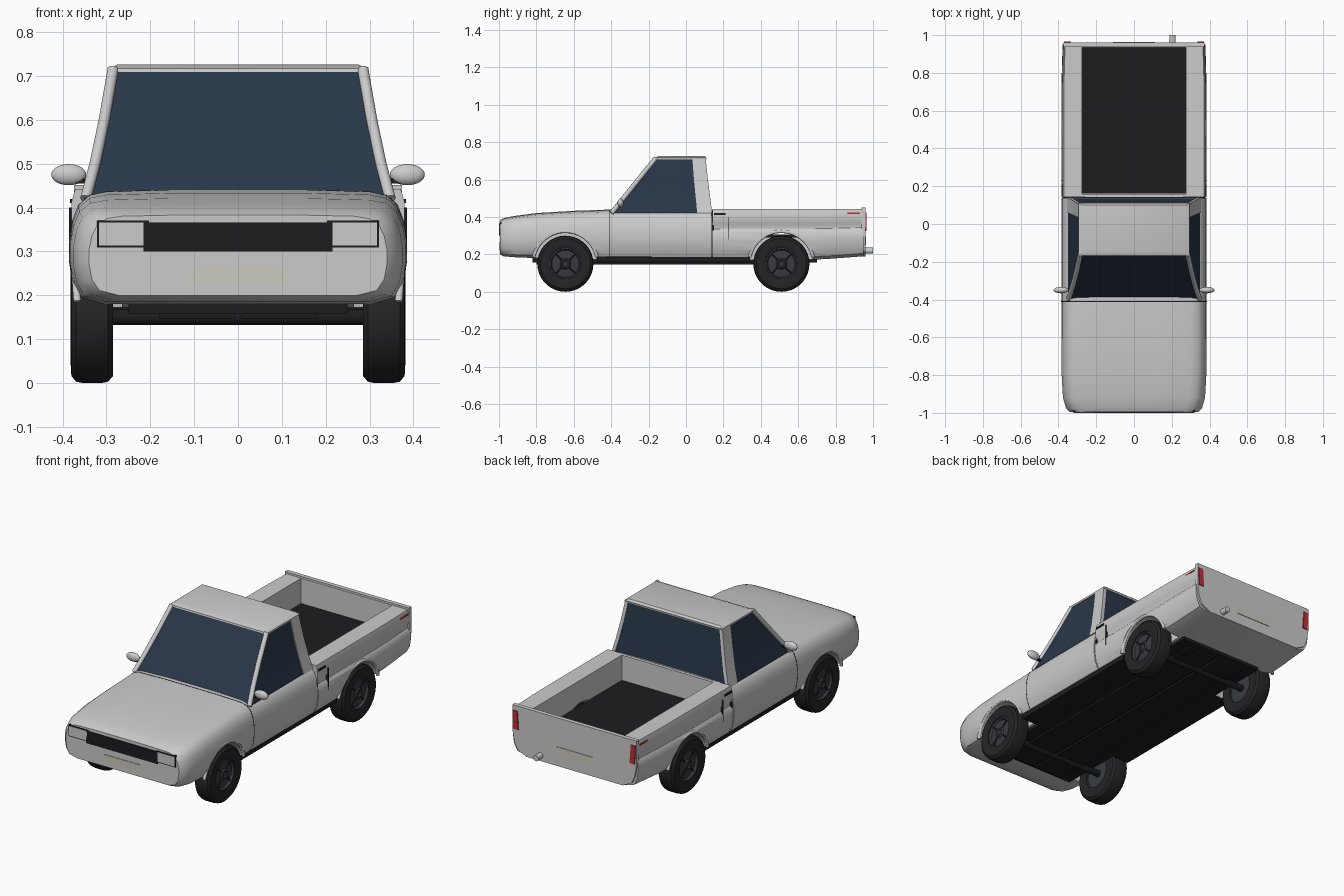
import bpy, bmesh, math
from mathutils import Matrix, Vector

if "Cube" in bpy.data.objects:
    bpy.data.objects.remove(bpy.data.objects["Cube"])


def material(name, rgb):
    m = bpy.data.materials.new(name)
    m.diffuse_color = (*rgb, 1)
    m.use_nodes = True
    m.node_tree.nodes["Principled BSDF"].inputs["Base Color"].default_value = m.diffuse_color
    return m


BLACK = material("black_trim", (0.012, 0.012, 0.014))
RUBBER = material("rubber", (0.018, 0.018, 0.02))
RIM = material("dark_rim", (0.04, 0.044, 0.052))
GLASS = material("tinted_glass", (0.022, 0.038, 0.065))
RED = material("red_lens", (0.5, 0.03, 0.04))
PLATE = material("plate", (0.6, 0.6, 0.52))


def finish(name, bm, mat=None, angle=35):
    bmesh.ops.recalc_face_normals(bm, faces=bm.faces)
    me = bpy.data.meshes.new(name)
    bm.to_mesh(me)
    bm.free()
    ob = bpy.data.objects.new(name, me)
    bpy.context.collection.objects.link(ob)
    if mat:
        me.materials.append(mat)
    smooth(ob, angle)
    return ob


def smooth(ob, angle=35):
    bpy.ops.object.select_all(action='DESELECT')
    ob.select_set(True)
    bpy.context.view_layer.objects.active = ob
    bpy.ops.object.shade_smooth_by_angle(angle=math.radians(angle))


def skin(name, rings, mat=None, angle=35):
    """Closed solid through a list of equal-length rings."""
    bm = bmesh.new()
    vs = [[bm.verts.new(p) for p in r] for r in rings]
    n = len(vs[0])
    for a, b in zip(vs, vs[1:]):
        for i in range(n):
            bm.faces.new((a[i], a[(i + 1) % n], b[(i + 1) % n], b[i]))
    bm.faces.new(vs[0])
    bm.faces.new(vs[-1])
    return finish(name, bm, mat, angle)


def rect(x0, x1, y0, y1, z):
    return [(x0, y0, z), (x1, y0, z), (x1, y1, z), (x0, y1, z)]


def box(name, x0, x1, y0, y1, z0, z1, mat=None):
    return skin(name, [rect(x0, x1, y0, y1, z0), rect(x0, x1, y0, y1, z1)], mat)


def section(half, y, w, zb, zt):
    right = [(u * w, y, zb + v * (zt - zb)) for u, v in half]
    return right + [(-x, yy, z) for x, yy, z in reversed(right)]


def cylinder(name, r, depth, loc, axis, mat=None, seg=32):
    bm = bmesh.new()
    rot = Vector((0, 0, 1)).rotation_difference(Vector(axis)).to_matrix().to_4x4()
    bmesh.ops.create_cone(bm, cap_ends=True, segments=seg, radius1=r, radius2=r,
                          depth=depth, matrix=Matrix.Translation(loc) @ rot)
    return finish(name, bm, mat)


def tube(name, pts, r, mat=None):
    cu = bpy.data.curves.new(name, 'CURVE')
    cu.dimensions = '3D'
    cu.bevel_depth = r
    cu.bevel_resolution = 3
    cu.use_fill_caps = True
    sp = cu.splines.new('POLY')
    sp.points.add(len(pts) - 1)
    for p, c in zip(sp.points, pts):
        p.co = (*c, 1)
    ob = bpy.data.objects.new(name, cu)
    bpy.context.collection.objects.link(ob)
    if mat:
        cu.materials.append(mat)
    return ob


def cut(ob, cutters):
    for c in cutters:
        m = ob.modifiers.new("cut", 'BOOLEAN')
        m.operation, m.solver, m.object = 'DIFFERENCE', 'EXACT', c
        bpy.context.view_layer.objects.active = ob
        bpy.ops.object.modifier_apply(modifier=m.name)
        bpy.data.objects.remove(c)
    smooth(ob)


AXLES = (-0.645, 0.51)
AZ = 0.15

# Front body: nose, bonnet and doors
CAB = [(.80, 0), (.93, .06), (.98, .2), (1, .4), (1, .56), (.98, .74),
       (.945, .87), (.88, .955), (.78, .985), (.4, 1)]
front = [(-.995, .34, .20, .383), (-.975, .36, .19, .393), (-.92, .376, .185, .405),
         (-.8, .383, .18, .421), (-.6, .385, .175, .433), (-.4, .385, .172, .44),
         (.137, .385, .17, .443)]
cab_body = skin("cab_body", [section(CAB, *s) for s in front])

# Load bed with a groove along its sides
BED = [(.80, 0), (.93, .06), (.98, .2), (1, .4), (.995, .55), (.965, .61),
       (.965, .68), (.985, .73), (.985, .9), (.965, 1)]
rear = [(.143, .385, .17, .442), (.6, .385, .17, .442), (.75, .384, .175, .442),
        (.95, .378, .19, .442)]
bed_body = skin("bed_body", [section(BED, *s) for s in rear])

# Wheel arches and bed cavity
for ob, y in zip((cab_body, bed_body), AXLES):
    cutters = [cylinder("arch_cutter", .17, .2, (s * .365, y, AZ), (1, 0, 0), seg=48)
               for s in (1, -1)]
    if ob is bed_body:
        cutters.append(box("bed_cutter", -.275, .275, .16, .935, .30, .6))
    cut(ob, cutters)
box("bed_floor", -.274, .274, .161, .934, .29, .306, BLACK)
TAIL = [(.78, 0), (.92, .1), (.97, .25), (1, .5), (1, .75), (1, 1)]
skin("tailgate", [section(TAIL, y, .374, .19, .452) for y in (.937, .96)])

# Panel seams
skin("bed_gap", [section(CAB, y, .379, .175, .437) for y in (.13, .15)], BLACK)
skin("door_seam", [section(CAB, y, .3856, .172, .4405) for y in (-.412, -.408)], BLACK)

# Greenhouse: glass, roof and pillars
levels = [(.42, .350, -.402, .137), (.50, .329, -.338, .127),
          (.60, .308, -.258, .114), (.715, .288, -.165, .102)]
skin("window_glass", [rect(-w, w, yf, yr, z) for z, w, yf, yr in levels], GLASS)
skin("roof", [rect(-.293, .293, -.17, .108, .708), rect(-.295, .295, -.168, .11, .717),
              rect(-.275, .275, -.145, .10, .726)], angle=25)
for s in (1, -1):
    tube("front_pillar", [(s * (w - .003), yf + .004, z) for z, w, yf, yr in levels], .013)
    skin("rear_pillar", [rect(s * (w - .014), s * (w + .005), yr - .068 + (.72 - z) * -.03,
                              yr + .003, z) for z, w, yf, yr in levels])

# Front fascia
box("grille", -.215, .215, -1.0, -.96, .30, .366, BLACK)
box("front_plate", -.11, .11, -.998, -.97, .222, .266, PLATE)
for s in (1, -1):
    box("headlight_frame", s * .203, s * .322, -.998, -.95, .309, .371, BLACK)
    box("headlight", s * .208, s * .317, -1.0, -.96, .314, .366)

# Rear details
box("rear_plate", -.11, .11, .95, .963, .25, .295, PLATE)
cylinder("exhaust_pipe", .016, .12, (.205, .94, .22), (0, 1, 0), seg=20)
for s in (1, -1):
    skin("tail_light", [[(s * a, y, z) for a, z in ((.335, .325), (.365, .325), (.37, .425), (.342, .425))]
                        for y in (.94, .965)], RED)
    box("side_marker", s * .36, s * .3745, .86, .93, .415, .424, RED)

# Side details: handle, fuel-flap seam, mirror
for s in (1, -1):
    box("side_handle", s * .36, s * .383, .15, .21, .41, .42, BLACK)
    box("flap_seam", s * .36, s * .3855, .228, .231, .28, .40, BLACK)
    box("mirror_stalk", s * .33, s * .385, -.357, -.343, .455, .466, BLACK)
    bm = bmesh.new()
    bmesh.ops.create_uvsphere(bm, u_segments=24, v_segments=14, radius=1,
                              matrix=Matrix.Translation((s * .386, -.35, .475)) @
                              Matrix.Diagonal((.04, .017, .024, 1)))
    finish("wing_mirror", bm, angle=60)

# Underbody
box("chassis", -.25, .25, -.82, .70, .157, .21, BLACK)
box("sill_floor", -.355, .355, -.475, .34, .16, .19, BLACK)
for s in (1, -1):
    box("skid_rail", s * .008, s * .18, -.8, .66, .147, .17, BLACK)

# Wheels: lathed tyre and dished rim, mirrored left to right
TYRE = [(.285, .08), (.285, .134), (.296, .147), (.31, .15), (.355, .15),
        (.369, .147), (.38, .134), (.382, .10), (.376, .085), (.36, .083)]
DISC = [(.30, 0), (.30, .084), (.372, .086), (.374, .078), (.362, .072), (.366, .03),
        (.374, .024), (.374, .018), (.368, .014), (.368, 0)]


def lathe(name, prof, s, y, mat, seg=36):
    bm = bmesh.new()
    vs = [bm.verts.new((s * x, y, AZ + r)) for x, r in prof]
    es = [bm.edges.new(p) for p in zip(vs, vs[1:])]
    bmesh.ops.spin(bm, geom=vs + es, cent=(0, y, AZ), axis=(1, 0, 0),
                   angle=math.tau, steps=seg)
    bmesh.ops.remove_doubles(bm, verts=bm.verts, dist=1e-5)
    finish(name, bm, mat)


for y in AXLES:
    for s in (1, -1):
        lathe("tyre", TYRE, s, y, RUBBER)
        lathe("wheel_rim", DISC, s, y, RIM)
        for k in range(4):
            a = math.radians(45 + 90 * k)
            tube("rim_rib", [(s * .365, y + r * math.cos(a), AZ + r * math.sin(a))
                             for r in (.028, .074)], .004, BLACK)
        # Flared arch lip
        tube("arch_lip", [(s * (.376 - .012 * (1 - math.sin(a))), y + .173 * math.cos(a),
                           AZ + .173 * math.sin(a))
                          for a in (math.radians(12 + 156 * i / 20) for i in range(21))], .009)
    cylinder("axle", .018, .6, (0, y, AZ), (1, 0, 0), BLACK, 16)
